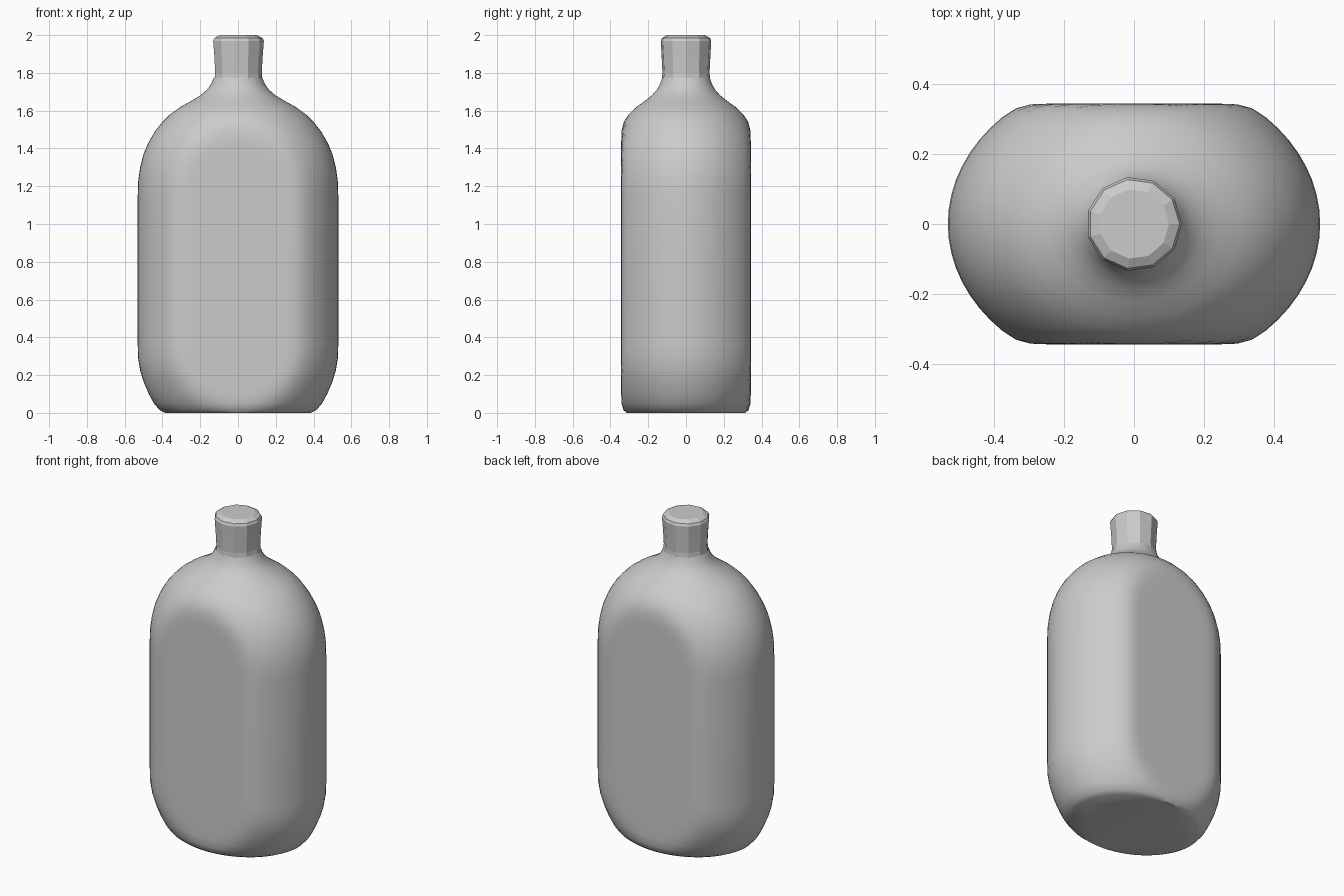
import bpy, bmesh, math

if "Cube" in bpy.data.objects:
    bpy.data.objects.remove(bpy.data.objects["Cube"])

grey = bpy.data.materials.new("light_grey")
grey.diffuse_color = (0.6, 0.6, 0.6, 1)
grey.use_nodes = True
grey.node_tree.nodes["Principled BSDF"].inputs["Base Color"].default_value = grey.diffuse_color

HALF_DEPTH = 0.343


def soft_clip(y, limit=HALF_DEPTH, k=0.03):
    """Flatten |y| to the limit with a small rounded transition."""
    h = max(k - abs(abs(y) - limit), 0) / k
    return math.copysign(min(abs(y), limit) - h * h * k / 4, y)


def loft(name, rings, sides, close_bottom=True, close_top=True):
    """Stack clipped elliptical rings given as (z, half width, half depth)."""
    bm = bmesh.new()
    loops = []
    for z, rx, ry in rings:
        loop = []
        for i in range(sides):
            a = 2 * math.pi * i / sides
            loop.append(bm.verts.new((rx * math.cos(a), soft_clip(ry * math.sin(a)), z)))
        loops.append(loop)
    for lo, hi in zip(loops, loops[1:]):
        for i in range(sides):
            j = (i + 1) % sides
            bm.faces.new((lo[i], lo[j], hi[j], hi[i]))
    if close_bottom:
        bm.faces.new(loops[0][::-1])
    if close_top:
        bm.faces.new(loops[-1])
    mesh = bpy.data.meshes.new(name)
    bm.to_mesh(mesh)
    bm.free()
    mesh.materials.append(grey)
    obj = bpy.data.objects.new(name, mesh)
    bpy.context.collection.objects.link(obj)
    return obj


# Bottle body: oval section with flattened front and back, domed shoulder
body = loft("bottle_body", [
    (0.0, 0.385, 0.315), (0.015, 0.415, 0.335), (0.05, 0.445, 0.36),
    (0.10, 0.472, 0.383), (0.16, 0.498, 0.404), (0.22, 0.517, 0.42),
    (0.29, 0.529, 0.43), (0.36, 0.531, 0.431), (0.75, 0.531, 0.431),
    (1.15, 0.531, 0.431), (1.23, 0.528, 0.43), (1.30, 0.518, 0.421),
    (1.37, 0.50, 0.407), (1.43, 0.475, 0.388), (1.49, 0.44, 0.362),
    (1.54, 0.40, 0.333), (1.58, 0.36, 0.303), (1.62, 0.305, 0.262),
    (1.65, 0.25, 0.22), (1.68, 0.20, 0.182), (1.71, 0.165, 0.155),
    (1.74, 0.143, 0.138), (1.775, 0.128, 0.126)], 64, close_top=False)

# Faceted neck with a slightly flared lip and bevelled top
neck = loft("bottle_neck", [
    (1.76, 0.13, 0.13), (1.80, 0.126, 0.126), (1.88, 0.13, 0.13),
    (1.97, 0.137, 0.135), (1.985, 0.13, 0.128), (2.0, 0.10, 0.10)],
    11, close_bottom=False)

# Smooth body, flat-faced neck
bpy.ops.object.select_all(action='DESELECT')
body.select_set(True)
bpy.context.view_layer.objects.active = body
bpy.ops.object.shade_smooth_by_angle(angle=math.radians(40))
